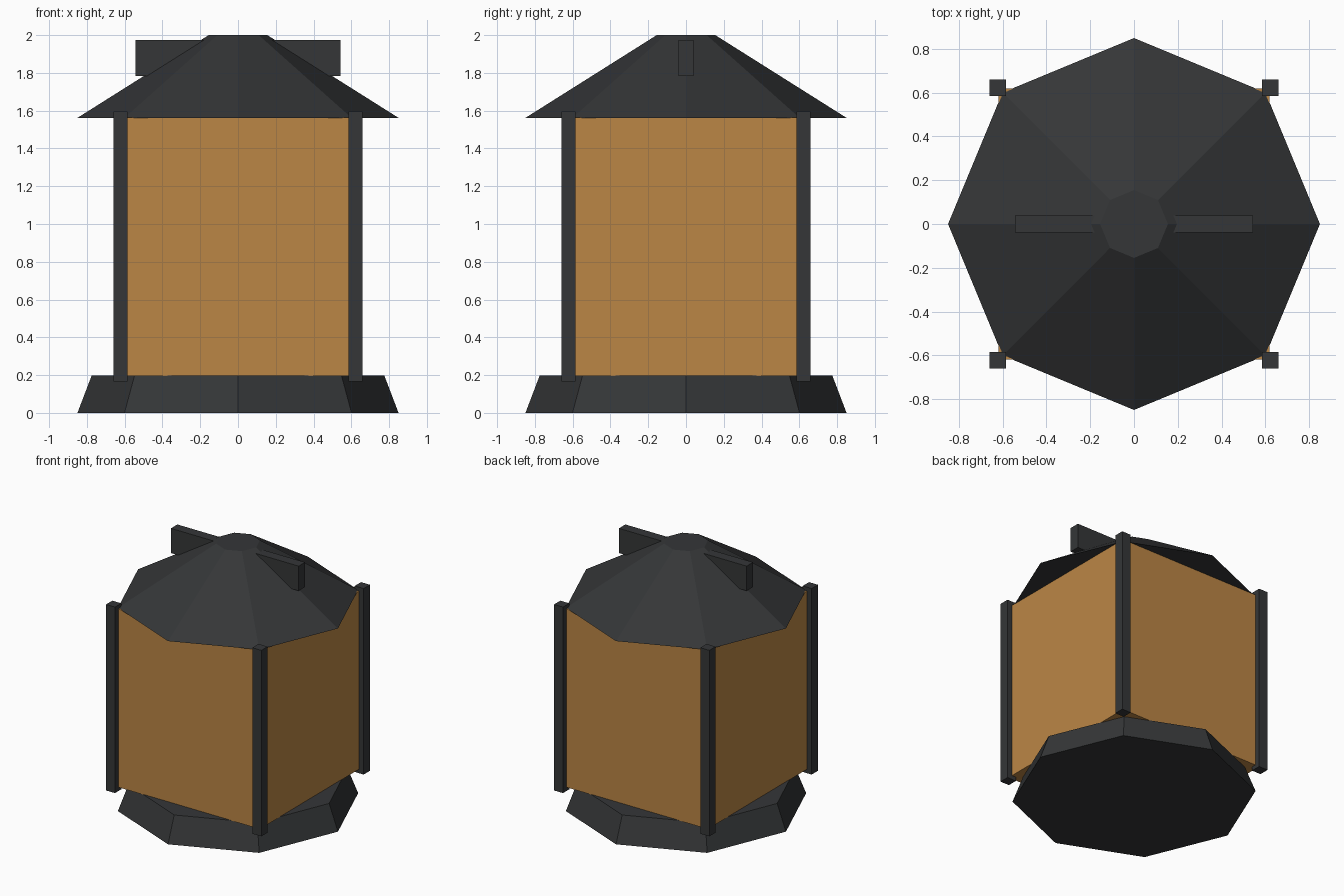
import bpy, math

if "Cube" in bpy.data.objects:
    bpy.data.objects.remove(bpy.data.objects["Cube"])


def material(name, rgb):
    m = bpy.data.materials.new(name)
    m.diffuse_color = (*rgb, 1)
    m.use_nodes = True
    m.node_tree.nodes["Principled BSDF"].inputs["Base Color"].default_value = m.diffuse_color
    return m


iron = material("dark_iron", (0.035, 0.037, 0.039))
amber = material("amber_glass", (0.50, 0.24, 0.06))


def finish(name, mat):
    ob = bpy.context.object
    ob.name = name
    ob.data.materials.append(mat)
    return ob


def box(name, x, y, z, mat):
    """Box from (min, max) ranges on each axis."""
    bpy.ops.mesh.primitive_cube_add(size=1, location=[sum(r) / 2 for r in (x, y, z)])
    bpy.context.object.scale = [r[1] - r[0] for r in (x, y, z)]
    bpy.ops.object.transform_apply(location=False, rotation=False, scale=True)
    return finish(name, mat)


def octagon(name, r1, r2, z0, z1, mat):
    """Eight-sided frustum with corners on the axes."""
    bpy.ops.mesh.primitive_cone_add(vertices=8, radius1=r1, radius2=r2,
                                    depth=z1 - z0, location=(0, 0, (z0 + z1) / 2))
    return finish(name, mat)


# Flared foot and roof
octagon("base", 0.85, 0.775, 0, 0.197, iron)
octagon("roof", 0.85, 0.155, 1.562, 2.0, iron)

# Square glass body
box("glass_body", (-0.62, 0.62), (-0.62, 0.62), (0.195, 1.564), amber)

# Corner posts
for sx, side in ((-1, "left"), (1, "right")):
    for sy, end in ((-1, "front"), (1, "back")):
        cx, cy, h = sx * 0.622, sy * 0.622, 0.038
        box(f"{end}_{side}_post", (cx - h, cx + h), (cy - h, cy + h), (0.165, 1.595), iron)

# Flat carrying bar through the top of the roof
box("handle_bar", (-0.543, 0.543), (-0.039, 0.039), (1.784, 1.974), iron)
